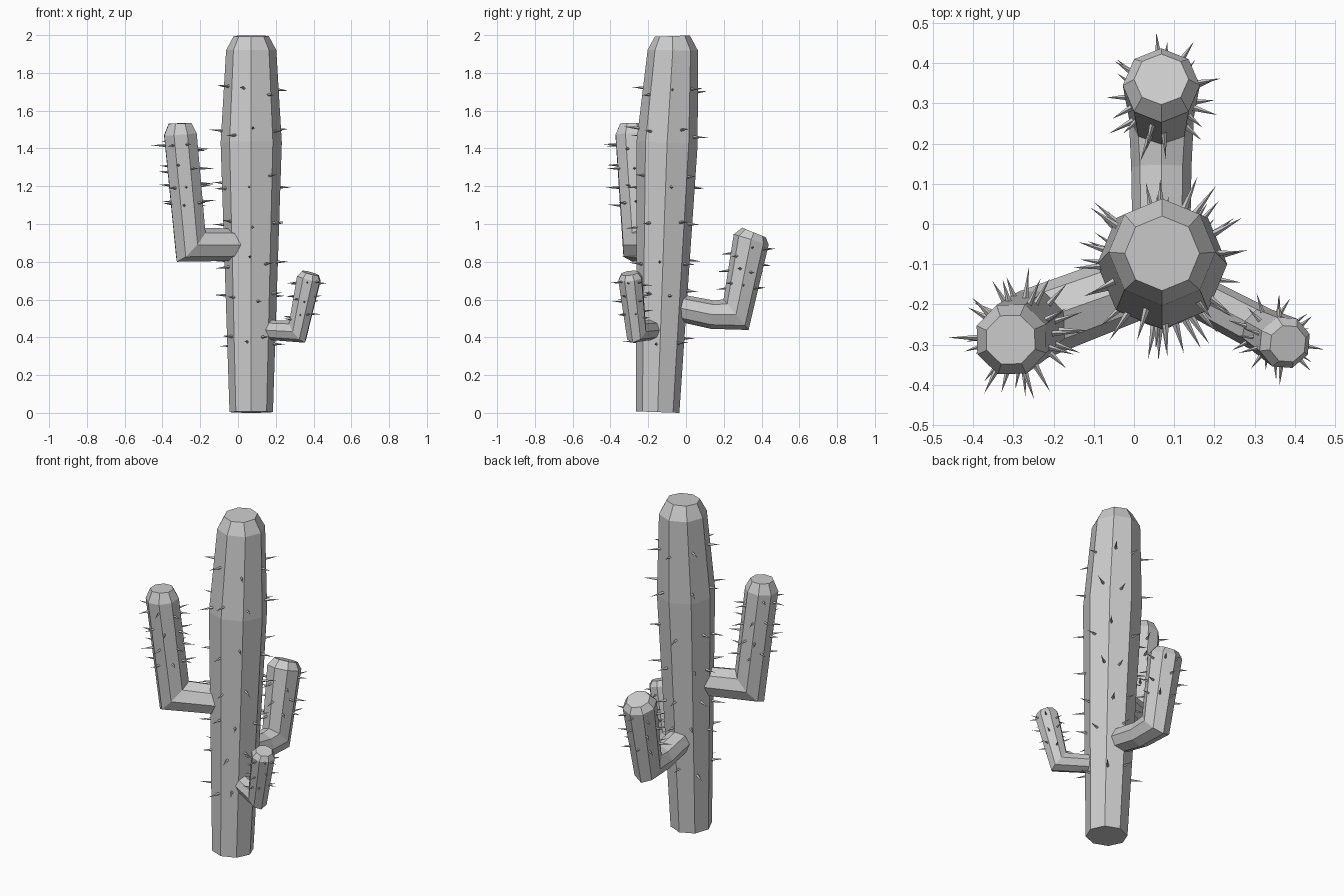
import bpy, bmesh, math, random
from mathutils import Vector

if "Cube" in bpy.data.objects:
    bpy.data.objects.remove(bpy.data.objects["Cube"])

random.seed(4)
SIDES = 8
UP = Vector((0, 0, 1))


def add_object(name, bm):
    bmesh.ops.recalc_face_normals(bm, faces=bm.faces)
    mesh = bpy.data.meshes.new(name)
    bm.to_mesh(mesh)
    bm.free()
    obj = bpy.data.objects.new(name, mesh)
    bpy.context.collection.objects.link(obj)


def tube(name, stations, heading):
    """Octagonal tube with mitred bends; stations are (x, y, z, radius)."""
    side = heading.cross(UP).normalized()
    pts = [Vector(s[:3]) for s in stations]
    bm = bmesh.new()
    rings = []
    for i, p in enumerate(pts):
        before = (p - pts[max(i - 1, 0)]).normalized() if i else (pts[1] - p).normalized()
        after = (pts[i + 1] - p).normalized() if i < len(pts) - 1 else before
        tangent = (before + after).normalized()
        stretch = 1 / max(tangent.dot(before), 0.6)
        normal = side.cross(tangent).normalized() * stretch
        r = stations[i][3]
        angles = [2 * math.pi * k / SIDES for k in range(SIDES)]
        rings.append([bm.verts.new(p + r * (math.cos(a) * side + math.sin(a) * normal))
                      for a in angles])
    for lower, upper in zip(rings, rings[1:]):
        for k in range(SIDES):
            n = (k + 1) % SIDES
            bm.faces.new((lower[k], lower[n], upper[n], upper[k]))
    bm.faces.new(rings[0])
    bm.faces.new(rings[-1])
    add_object(name, bm)


def spines(name, stations, levels, count, length, width):
    """Rings of thin pointed spines around an upright run of stations."""
    bm = bmesh.new()
    for row, z in enumerate(levels):
        for k in range(count):
            h = z + random.uniform(-0.025, 0.025)
            for a, b in zip(stations, stations[1:]):
                if h <= b[2]:
                    break
            t = (h - a[2]) / (b[2] - a[2])
            x, y, r = (a[i] + (b[i] - a[i]) * t for i in (0, 1, 3))
            ang = 2 * math.pi * (k + 0.5 * (row % 2)) / count + random.uniform(-0.2, 0.2)
            out = Vector((math.cos(ang), math.sin(ang), random.uniform(-0.1, 0.1))).normalized()
            across = out.cross(UP).normalized()
            lift = across.cross(out)
            base = Vector((x, y, h)) + out * r * 0.9
            ring = [bm.verts.new(base + width * (math.cos(q) * across + math.sin(q) * lift))
                    for q in (0, math.pi / 2, math.pi, 1.5 * math.pi)]
            tip = bm.verts.new(base + out * length * random.uniform(0.75, 1.1))
            for i in range(4):
                bm.faces.new((ring[i], ring[(i + 1) % 4], tip))
            bm.faces.new(ring)
    add_object(name, bm)


# Trunk, leaning slightly backwards
trunk = [(0.07, -0.15, 0.004, 0.115), (0.07, -0.10, 1.43, 0.162),
         (0.07, -0.07, 1.92, 0.133), (0.07, -0.073, 1.995, 0.093)]
tube("trunk", trunk, Vector((0, 1, 0)))
spines("trunk_spines", trunk, [0.38, 0.62, 0.8, 1.01, 1.22, 1.47, 1.7], 7, 0.085, 0.009)

# Arms: name, stations, heading, spine levels, spine length, spine width
arms = [
    ("left_arm", [(0.0, -0.155, 0.89, 0.085), (-0.25, -0.25, 0.89, 0.09),
                  (-0.305, -0.287, 1.475, 0.093), (-0.307, -0.288, 1.533, 0.065)],
     Vector((-0.25, -0.11, 0)), [1.11, 1.2, 1.29, 1.41], 0.075, 0.008),
    ("back_arm", [(0.068, -0.03, 0.555, 0.072), (0.068, 0.14, 0.52, 0.075),
                  (0.068, 0.265, 0.52, 0.081), (0.068, 0.345, 0.918, 0.096),
                  (0.068, 0.36, 0.955, 0.068)],
     Vector((0, 1, 0)), [0.66, 0.77, 0.86], 0.065, 0.008),
    ("right_arm", [(0.14, -0.17, 0.44, 0.052), (0.315, -0.262, 0.43, 0.056),
                   (0.375, -0.295, 0.712, 0.067), (0.383, -0.298, 0.74, 0.048)],
     Vector((0.25, -0.13, 0)), [0.51, 0.6, 0.68], 0.05, 0.006),
]
for name, stations, heading, levels, length, width in arms:
    tube(name, stations, heading)
    spines(name + "_spines", stations[-3:], levels, 7, length, width)
